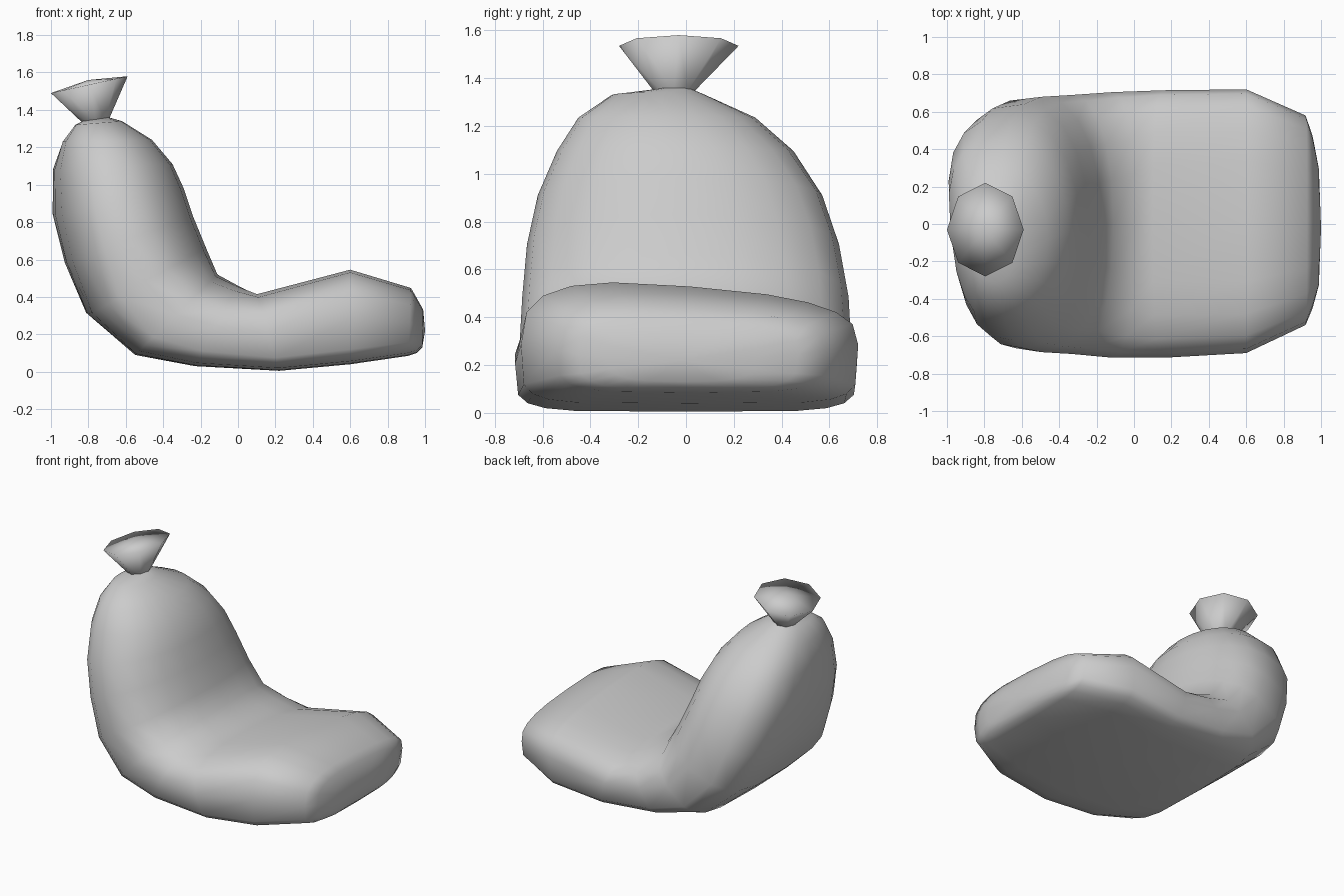
import bpy, bmesh, math
from mathutils import Vector

cube = bpy.data.objects.get("Cube")
if cube:
    bpy.data.objects.remove(cube)

mat = bpy.data.materials.new("plain grey cloth")
mat.use_nodes = True
grey = (0.6, 0.6, 0.6, 1)
mat.diffuse_color = grey
mat.node_tree.nodes["Principled BSDF"].inputs["Base Color"].default_value = grey


def ring(bm, outer, inner, front, back, under, upper, sides, drop=0.0, lean=0.0):
    """Rounded-box section between an outer and an inner (x, z) point."""
    o, i = Vector((outer[0], 0, outer[1])), Vector((inner[0], 0, inner[1]))
    verts = []
    for k in range(sides):
        a = 2 * math.pi * k / sides
        c, s = math.cos(a), math.sin(a)
        power = upper if s > 0 else under
        u = math.copysign(abs(c) ** (2 / power), c)
        v = math.copysign(abs(s) ** (2 / power), s)
        y = (front + back) / 2 + u * (back - front) / 2
        p = (o + i) / 2 + v * (i - o) / 2
        p.y = y
        p.z -= drop * y * max(v, 0)
        p.x -= lean * (y - 0.3) * max(-v, 0)
        verts.append(bm.verts.new(p))
    return verts


def loft(name, sections, sides, start, end):
    """Skin a chain of sections and close the ends that have a centre point."""
    bm = bmesh.new()
    rings = [ring(bm, *s[:6], sides, *s[6:]) for s in sections]
    for a, b in zip(rings, rings[1:]):
        for k in range(sides):
            n = (k + 1) % sides
            bm.faces.new((a[k], a[n], b[n], b[k]))
    for loop, tip in ((rings[0], start), (rings[-1], end)):
        if tip:
            t = bm.verts.new(tip)
            for k in range(sides):
                bm.faces.new((loop[k], loop[(k + 1) % sides], t))
    bmesh.ops.recalc_face_normals(bm, faces=bm.faces)
    for f in bm.faces:
        f.smooth = True
    mesh = bpy.data.meshes.new(name)
    bm.to_mesh(mesh)
    bm.free()
    mesh.materials.append(mat)
    ob = bpy.data.objects.new(name, mesh)
    bpy.context.collection.objects.link(ob)


# Slumped sack: flat seat end, bend, then upright back narrowing to the neck
# (outer point, inner point, front y, back y, under and upper squareness, drop, lean)
sack = [
    ((0.985, 0.13), (0.99, 0.33), -0.33, 0.3, 3, 3, 0.04),
    ((0.955, 0.1), (0.955, 0.39), -0.45, 0.47, 4, 3, 0.05),
    ((0.91, 0.085), (0.925, 0.44), -0.54, 0.58, 4.5, 3, 0.06),
    ((0.6, 0.04), (0.6, 0.53), -0.69, 0.72, 6, 3, 0.08),
    ((0.22, 0.005), (0.1, 0.41), -0.715, 0.715, 5.5, 2.8, 0.04),
    ((-0.23, 0.03), (0.0, 0.46), -0.715, 0.705, 5, 2.4, 0.02),
    ((-0.55, 0.09), (-0.11, 0.52), -0.695, 0.69, 4, 2.2),
    ((-0.82, 0.31), (-0.17, 0.66), -0.685, 0.68, 3.3, 2.1, 0, 0.05),
    ((-0.94, 0.58), (-0.24, 0.83), -0.665, 0.64, 2.9, 2.1, 0, 0.08),
    ((-1.01, 0.84), (-0.29, 0.98), -0.62, 0.57, 2.8, 2.1, 0, 0.1),
    ((-1.015, 1.08), (-0.35, 1.11), -0.54, 0.45, 2.7, 2.1, 0, 0.1),
    ((-0.96, 1.23), (-0.46, 1.24), -0.45, 0.29, 2.4, 2.1, 0, 0.06),
    ((-0.87, 1.32), (-0.62, 1.34), -0.31, 0.08, 2.2, 2),
    ((-0.83, 1.34), (-0.69, 1.36), -0.13, 0.03, 2, 2),
]
loft("sack_body", sack, 20, (1.0, -0.02, 0.22), None)

# Tied top: pinched neck flaring to a tilted, nearly flat cap
tied_top = [
    ((-0.83, 1.33), (-0.69, 1.35), -0.13, 0.03, 2, 2),
    ((-1.0, 1.49), (-0.59, 1.58), -0.28, 0.22, 2, 2),
]
loft("tied_top", tied_top, 8, None, (-0.8, -0.03, 1.56))
